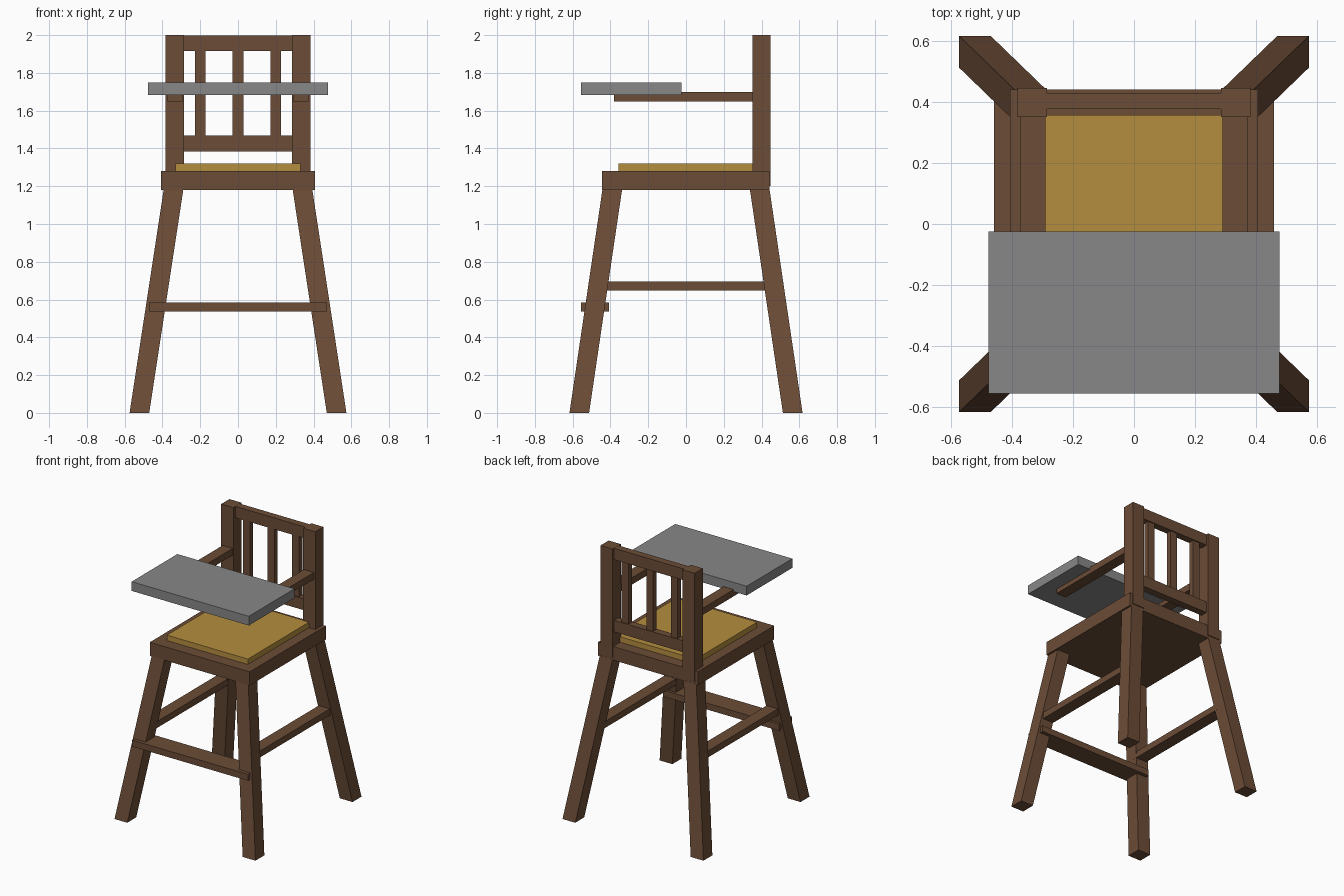
import bpy, bmesh

if "Cube" in bpy.data.objects:
    bpy.data.objects.remove(bpy.data.objects["Cube"])


def material(name, rgb):
    m = bpy.data.materials.new(name)
    m.diffuse_color = (*rgb, 1.0)
    m.use_nodes = True
    m.node_tree.nodes["Principled BSDF"].inputs["Base Color"].default_value = m.diffuse_color
    return m


wood = material("brown wood", (0.150, 0.073, 0.038))
gold = material("gold cushion", (0.460, 0.270, 0.050))
grey = material("grey tray", (0.245, 0.245, 0.250))


def block(name, x, y, z, mat, top_shift=(0, 0)):
    """Box from (min, max) ranges; top_shift slides the top face to make it lean."""
    bm = bmesh.new()
    bmesh.ops.create_cube(bm, size=1)
    for v in bm.verts:
        top = v.co.z > 0
        v.co.x = x[v.co.x > 0] + (top_shift[0] if top else 0)
        v.co.y = y[v.co.y > 0] + (top_shift[1] if top else 0)
        v.co.z = z[top]
    me = bpy.data.meshes.new(name)
    bm.to_mesh(me)
    bm.free()
    me.materials.append(mat)
    ob = bpy.data.objects.new(name, me)
    bpy.context.collection.objects.link(ob)
    return ob


def span(a, b, s):
    """Range mirrored when s is -1."""
    return tuple(sorted((a * s, b * s)))


# seat and cushion
block("seat", (-0.407, 0.407), (-0.445, 0.441), (1.18, 1.28), wood)
block("cushion", (-0.33, 0.33), (-0.357, 0.358), (1.28, 1.32), gold)

for sx, side in ((-1, "left"), (1, "right")):
    # splayed legs, square in plan and sheared inwards
    for sy, end in ((-1, "front"), (1, "back")):
        block(f"{end}_{side}_leg", span(0.47, 0.574, sx), span(0.513, 0.617, sy),
              (0, 1.185), wood, (-0.181 * sx, -0.175 * sy))
    # side stretcher, back post and armrest
    block(f"{side}_stretcher", span(0.37, 0.46, sx), (-0.45, 0.45), (0.647, 0.695), wood)
    block(f"{side}_back_post", span(0.285, 0.383, sx), (0.352, 0.447), (1.20, 2.0), wood)
    block(f"{side}_armrest", span(0.29, 0.372, sx), (-0.38, 0.36), (1.648, 1.698), wood)

# footrest across the front legs
block("footrest", (-0.472, 0.472), (-0.557, -0.407), (0.538, 0.585), wood)

# backrest rails and slats
block("top_rail", (-0.29, 0.29), (0.377, 0.43), (1.915, 1.999), wood)
block("lower_rail", (-0.29, 0.29), (0.377, 0.43), (1.384, 1.468), wood)
for i, cx in enumerate((-0.2, 0, 0.2)):
    block(f"back_slat_{i + 1}", (cx - 0.028, cx + 0.028), (0.384, 0.422), (1.46, 1.92), wood)

# tray
block("tray", (-0.477, 0.477), (-0.556, -0.024), (1.682, 1.75), grey)
